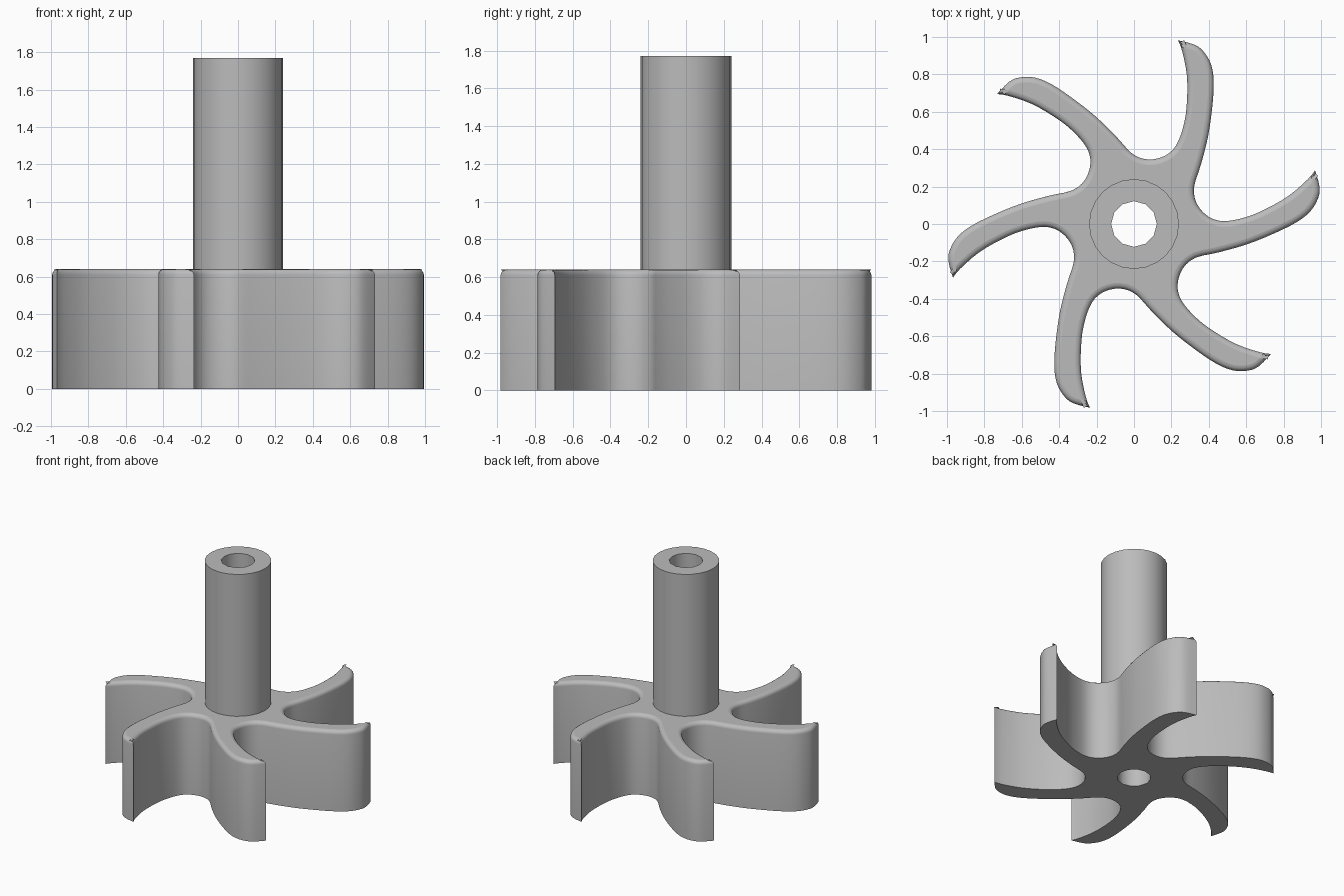
import bpy
import bmesh
from math import cos, sin, pi, radians
from mathutils import Vector, Matrix

VANES = 6
ROTOR_H, SHAFT_TOP = 0.64, 1.77
SHAFT_R, BORE_R = 0.24, 0.122
FILLET, FILLET_STEPS = 0.03, 4

# One vane outline: pressure side, tip, suction side, root fillet
CONVEX_SIDE = [(0.33, -0.18), (0.45, -0.152), (0.6, -0.11), (0.75, -0.05),
               (0.87, 0.01), (0.945, 0.07), (0.985, 0.14), (0.992, 0.2)]
TIP = (0.968, 0.287)
CONCAVE_SIDE = [(0.93, 0.24), (0.83, 0.153), (0.71, 0.083), (0.6, 0.037),
                (0.48, 0.015), (0.397, 0.04), (0.336, 0.108)]

if "Cube" in bpy.data.objects:
    bpy.data.objects.remove(bpy.data.objects["Cube"])

steel = bpy.data.materials.new("plain grey")
steel.use_nodes = True
GREY = (0.5, 0.5, 0.5, 1)
steel.diffuse_color = GREY
steel.node_tree.nodes["Principled BSDF"].inputs["Base Color"].default_value = GREY


def spline(pts, corners, steps=3):
    """Smooth closed curve through pts, kept sharp at the corner indices."""
    out, n = [], len(pts)
    for i in range(n):
        a, b, c, d = (pts[(i + k) % n] for k in (-1, 0, 1, 2))
        if i in corners:
            a = b
        if (i + 1) % n in corners:
            d = c
        for s in range(steps):
            t = s / steps
            out.append(0.5 * (2 * b + (c - a) * t + (2 * a - 5 * b + 4 * c - d) * t ** 2
                              + (3 * b - a - 3 * c + d) * t ** 3))
    return out


def inset(pts, dist):
    """Move a counter-clockwise outline inwards, with limited mitres."""
    out, n = [], len(pts)
    for i, p in enumerate(pts):
        e1 = (p - pts[i - 1]).normalized()
        e2 = (pts[(i + 1) % n] - p).normalized()
        n1, n2 = Vector((-e1.y, e1.x)), Vector((-e2.y, e2.x))
        m = (n1 + n2).normalized()
        out.append(p + m * dist / max(m.dot(n1), 0.6))
    return out


def circle(r, sides):
    return [Vector((r * cos(2 * pi * i / sides), r * sin(2 * pi * i / sides)))
            for i in range(sides)]


def ring(bm, pts, z):
    return [bm.verts.new((p.x, p.y, z)) for p in pts]


def walls(bm, lower, upper):
    n = len(lower)
    for i in range(n):
        j = (i + 1) % n
        bm.faces.new((lower[i], lower[j], upper[j], upper[i]))


def cap(bm, outer, inner):
    """Flat face between two rings, with a sharp rim."""
    edges = []
    for loop in (outer, inner):
        for i, v in enumerate(loop):
            w = loop[(i + 1) % len(loop)]
            e = bm.edges.get((v, w)) or bm.edges.new((v, w))
            e.smooth = False
            edges.append(e)
    bmesh.ops.triangle_fill(bm, edges=edges, use_beauty=True)


def finish(bm, name):
    bmesh.ops.recalc_face_normals(bm, faces=bm.faces)
    for f in bm.faces:
        f.smooth = True
    for e in bm.edges:
        if e.is_manifold and e.calc_face_angle() > radians(35):
            e.smooth = False
    mesh = bpy.data.meshes.new(name)
    bm.to_mesh(mesh)
    bm.free()
    mesh.materials.append(steel)
    obj = bpy.data.objects.new(name, mesh)
    bpy.context.collection.objects.link(obj)
    return obj


# Rotor: curved vanes with rounded top edges, open where the shaft enters
vane = [Vector(p) for p in CONVEX_SIDE + [TIP] + CONCAVE_SIDE]
outline = []
for k in range(VANES):
    turn = Matrix.Rotation(2 * pi * k / VANES, 2)
    outline += [turn @ p for p in vane]
corners = {k * len(vane) + len(CONVEX_SIDE) for k in range(VANES)}
profile = spline(outline, corners)

bm = bmesh.new()
base = ring(bm, profile, 0)
below = base
for s in range(FILLET_STEPS + 1):
    a = pi / 2 * s / FILLET_STEPS
    above = ring(bm, inset(profile, FILLET * (1 - cos(a))),
                 ROTOR_H - FILLET * (1 - sin(a)))
    walls(bm, below, above)
    below = above
cap(bm, below, ring(bm, circle(SHAFT_R, 24), ROTOR_H))
cap(bm, base, ring(bm, circle(BORE_R, 12), 0))
finish(bm, "vaned_rotor")

# Shaft: hollow tube whose bore runs down through the rotor
bm = bmesh.new()
outer_top = ring(bm, circle(SHAFT_R, 24), SHAFT_TOP)
bore_top = ring(bm, circle(BORE_R, 12), SHAFT_TOP)
walls(bm, ring(bm, circle(SHAFT_R, 24), ROTOR_H), outer_top)
walls(bm, ring(bm, circle(BORE_R, 12), 0), bore_top)
cap(bm, outer_top, bore_top)
finish(bm, "hollow_shaft")
